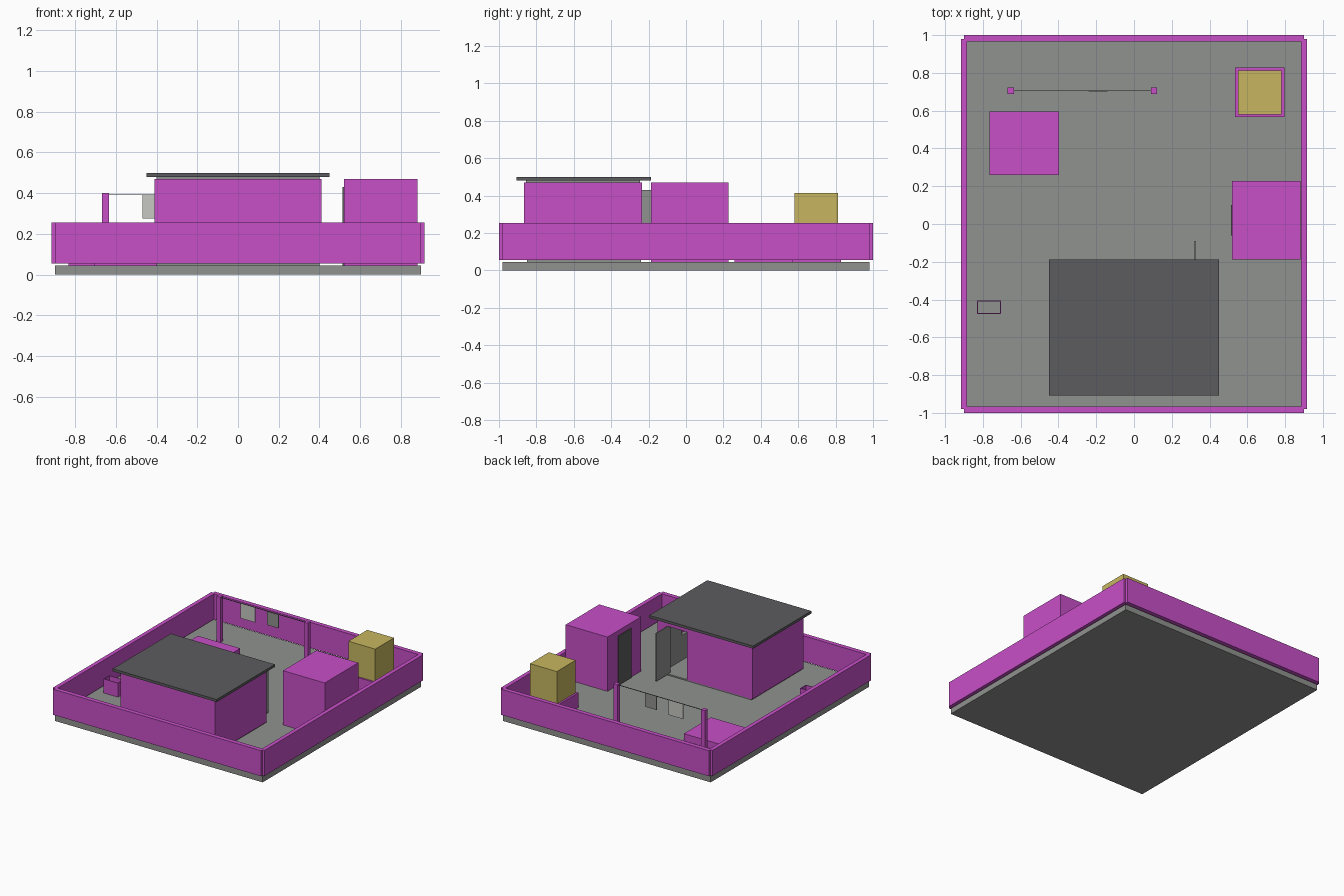
import bpy
import bmesh

cube = bpy.data.objects.get("Cube")
if cube:
    bpy.data.objects.remove(cube, do_unlink=True)


def material(name, color):
    mat = bpy.data.materials.new(name)
    mat.use_nodes = True
    mat.diffuse_color = (*color, 1)
    mat.node_tree.nodes["Principled BSDF"].inputs["Base Color"].default_value = (*color, 1)
    return mat


MAGENTA = material("magenta", (0.578, 0.08, 0.578))
GREY = material("concrete grey", (0.28, 0.29, 0.275))
DARK = material("dark slate", (0.107, 0.107, 0.114))
GOLD = material("straw gold", (0.57, 0.47, 0.115))
PALE = material("pale cloth", (0.57, 0.57, 0.54))


def boxes(name, mat, *extents):
    """One object made of boxes, each given as ((x0, x1), (y0, y1), (z0, z1))."""
    bm = bmesh.new()
    for ext in extents:
        verts = bmesh.ops.create_cube(bm, size=1)["verts"]
        for v in verts:
            for i, (lo, hi) in enumerate(ext):
                v.co[i] = lo if v.co[i] < 0 else hi
    mesh = bpy.data.meshes.new(name)
    bm.to_mesh(mesh)
    bm.free()
    mesh.materials.append(mat)
    obj = bpy.data.objects.new(name, mesh)
    bpy.context.collection.objects.link(obj)
    return obj


def pierced_wall(name, mat, axis, thick, span, height, hole_span, hole_height):
    """Wall running along axis 'x' or 'y' with one rectangular opening."""
    (a, b), (c, d) = span, hole_span
    (z0, z1), (h0, h1) = height, hole_height
    parts = [((a, c), height), ((d, b), height), (hole_span, (h1, z1))]
    if h0 > z0:
        parts.append((hole_span, (z0, h0)))
    boxes(name, mat, *[(s, thick, z) if axis == "x" else (thick, s, z) for s, z in parts])


# Ground slab and the yard walls
GROUND = 0.045
FLOOR = 0.055
boxes("ground_slab", GREY, ((-0.9, 0.9), (-0.98, 0.98), (0, GROUND)))
yard = (FLOOR, 0.255)
boxes("front_yard_wall", MAGENTA, ((-0.9, 0.9), (-1, -0.965), yard))
boxes("back_yard_wall", MAGENTA, ((-0.9, 0.9), (0.965, 1), yard))
boxes("left_yard_wall", MAGENTA, ((0.885, 0.917), (-0.98, 0.98), yard))
boxes("right_yard_wall", MAGENTA, ((-0.917, -0.885), (-0.98, 0.98), yard))

# House: grey inner walls with openings
core = (FLOOR, 0.48)
door_x, door_z = (0.155, 0.325), (FLOOR, 0.43)
boxes("house_floor", GREY, ((-0.4, 0.4), (-0.85, -0.24), (0.04, FLOOR)))
pierced_wall("inner_front_wall", GREY, "x", (-0.855, -0.83), (-0.4, 0.4), core, (-0.3, -0.05), (0.2, 0.4))
pierced_wall("inner_left_wall", GREY, "y", (0.375, 0.4), (-0.83, -0.27), core, (-0.67, -0.485), (0.25, 0.395))
pierced_wall("inner_back_wall", GREY, "x", (-0.27, -0.245), (-0.4, 0.4), core, door_x, door_z)
boxes("inner_right_wall", GREY, ((-0.4, -0.375), (-0.83, -0.27), core))

# House: magenta outer cladding, roof and open door
skin = (FLOOR, 0.47)
boxes("front_cladding", MAGENTA, ((-0.41, 0.41), (-0.867, -0.855), skin))
for side, x in (("left", (0.4, 0.41)), ("right", (-0.41, -0.4))):
    boxes(side + "_cladding", MAGENTA, (x, (-0.855, -0.245), skin))
pierced_wall("back_cladding", MAGENTA, "x", (-0.245, -0.235), (-0.41, 0.41), skin, door_x, door_z)
boxes("roof", DARK, ((-0.45, 0.45), (-0.907, -0.187), (0.48, 0.5)))
boxes("house_door", GREY, ((0.32, 0.328), (-0.245, -0.09), (FLOOR, 0.43)))

# Shed with its dark door
boxes("shed", MAGENTA, ((0.52, 0.882), (-0.187, 0.228), (GROUND, 0.47)))
boxes("shed_door", DARK, ((0.513, 0.52), (-0.06, 0.1), (GROUND, 0.43)))

# Straw block on a plinth
boxes("straw_plinth", MAGENTA, ((0.535, 0.797), (0.567, 0.828), (GROUND, 0.16)))
boxes("straw_block", GOLD, ((0.55, 0.782), (0.58, 0.812), (0.16, 0.415)))

# Low platform
boxes("low_platform", MAGENTA, ((-0.764, -0.398), (0.26, 0.595), (GROUND, 0.1)))

# Open trough
trough_z = (GROUND, 0.155)
boxes("trough", MAGENTA,
      ((-0.832, -0.704), (-0.477, -0.472), trough_z),
      ((-0.832, -0.704), (-0.41, -0.405), trough_z),
      ((-0.832, -0.827), (-0.472, -0.41), trough_z),
      ((-0.709, -0.704), (-0.472, -0.41), trough_z))

# Clothesline: posts, cord and hanging cloths
LINE_Y = 0.705
for side, x in (("right", -0.652), ("left", 0.106)):
    boxes(side + "_line_post", MAGENTA,
          ((x - 0.017, x + 0.017), (LINE_Y - 0.017, LINE_Y + 0.017), (GROUND, 0.4)))
boxes("line_cord", DARK, ((-0.64, 0.09), (LINE_Y - 0.002, LINE_Y + 0.002), (0.39, 0.394)))
boxes("pale_cloth", PALE, ((-0.47, -0.345), (LINE_Y - 0.002, LINE_Y + 0.002), (0.275, 0.39)))
boxes("grey_cloth", GREY, ((-0.24, -0.14), (LINE_Y - 0.004, LINE_Y + 0.002), (0.285, 0.39)))
